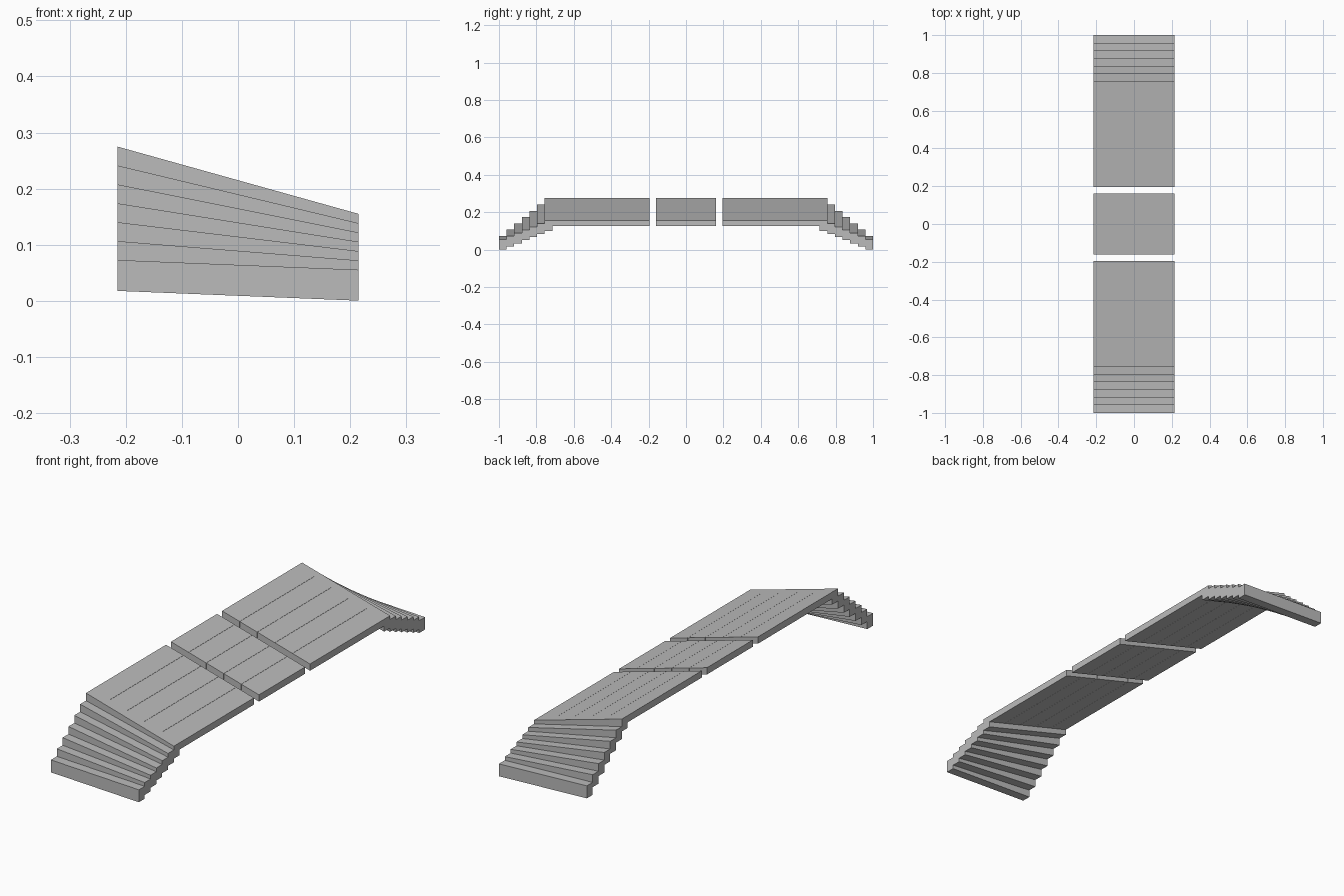
import bpy
import bmesh

default = bpy.data.objects.get("Cube")
if default:
    bpy.data.objects.remove(default, do_unlink=True)

HALF_W = 0.215     # half width across x
STEPS = 7          # step blocks at each end, the highest flush with the deck
TREAD = 0.0408
BLOCK_H = 0.055
DECK_H = 0.03
GROOVE = 0.0008
DECK_END = 1 - STEPS * TREAD

grey = bpy.data.materials.new("plain grey")
grey.use_nodes = True
colour = (0.5, 0.5, 0.5, 1)
grey.diffuse_color = colour
grey.node_tree.nodes["Principled BSDF"].inputs["Base Color"].default_value = colour


def surface(x, level=0):
    """Top height at x; each level down drops more on the high side."""
    high = 0.275 - 0.0337 * level
    low = 0.155 - 0.0166 * level
    t = (x + HALF_W) / (2 * HALF_W)
    return high + (low - high) * t


def add_slab(bm, x0, x1, y0, y1, thickness, level=0):
    """Box whose top and bottom follow the sloped surface."""
    made = bmesh.ops.create_cube(bm, size=1)
    for v in made["verts"]:
        top = v.co.z > 0
        x = x1 if v.co.x > 0 else x0
        y = y1 if v.co.y > 0 else y0
        v.co = (x, y, surface(x, level) - (0 if top else thickness))


def finish(name, bm):
    bmesh.ops.recalc_face_normals(bm, faces=bm.faces)
    mesh = bpy.data.meshes.new(name)
    bm.to_mesh(mesh)
    bm.free()
    mesh.materials.append(grey)
    obj = bpy.data.objects.new(name, mesh)
    bpy.context.collection.objects.link(obj)


# Deck sections, each of five long planks
PLANKS = 5
plank_w = 2 * HALF_W / PLANKS
for name, y0, y1 in (("front_deck", -DECK_END, -0.196),
                     ("middle_deck", -0.161, 0.161),
                     ("back_deck", 0.196, DECK_END)):
    bm = bmesh.new()
    for i in range(PLANKS):
        x0 = -HALF_W + i * plank_w + (GROOVE / 2 if i else 0)
        x1 = -HALF_W + (i + 1) * plank_w - (GROOVE / 2 if i < PLANKS - 1 else 0)
        add_slab(bm, x0, x1, y0, y1, DECK_H)
    finish(name, bm)

# Twisting flights of steps at both ends
for name, side in (("front_steps", -1), ("back_steps", 1)):
    bm = bmesh.new()
    for k in range(STEPS):
        near = DECK_END + k * TREAD
        y0, y1 = sorted((side * near, side * (near + TREAD)))
        add_slab(bm, -HALF_W, HALF_W, y0, y1, BLOCK_H, k)
    finish(name, bm)
